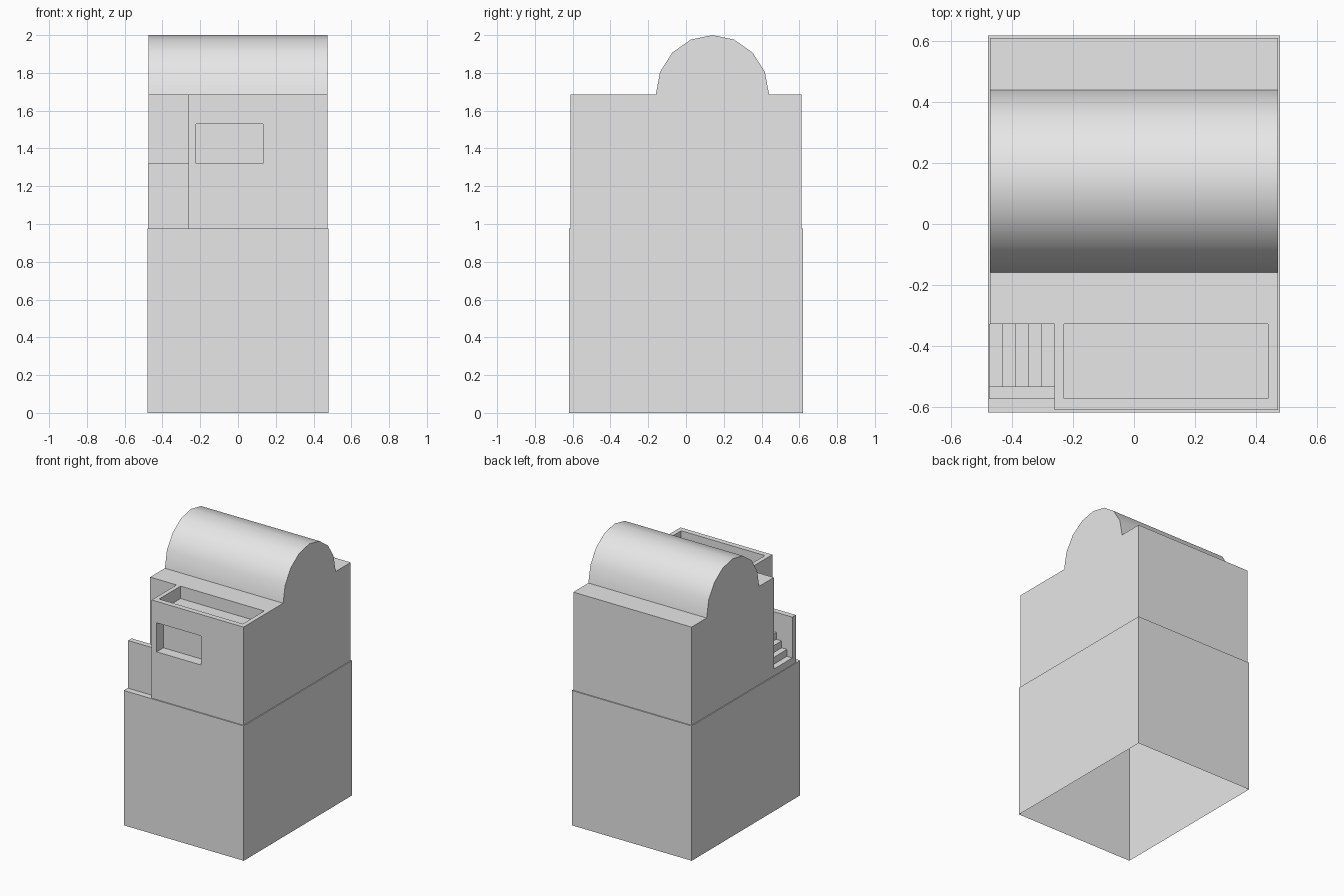
import bpy, bmesh, math
from mathutils import Vector

cube = bpy.data.objects.get("Cube")
if cube:
    bpy.data.objects.remove(cube, do_unlink=True)

stone = bpy.data.materials.new("light_grey")
stone.use_nodes = True
stone.diffuse_color = (0.8, 0.8, 0.8, 1)
stone.node_tree.nodes["Principled BSDF"].inputs["Base Color"].default_value = (0.8, 0.8, 0.8, 1)


def prism(name, outline, direction, skip_base=False):
    """Extrude a closed outline of 3D points along a direction."""
    bm = bmesh.new()
    base = bm.faces.new([bm.verts.new(p) for p in outline])
    made = bmesh.ops.extrude_face_region(bm, geom=[base], use_keep_orig=True)
    moved = [g for g in made["geom"] if isinstance(g, bmesh.types.BMVert)]
    bmesh.ops.translate(bm, verts=moved, vec=Vector(direction))
    bmesh.ops.recalc_face_normals(bm, faces=bm.faces)
    if skip_base:
        low = min(v.co.z for v in bm.verts)
        under = [f for f in bm.faces if all(abs(v.co.z - low) < 1e-5 for v in f.verts)]
        bmesh.ops.delete(bm, geom=under, context="FACES_ONLY")
    mesh = bpy.data.meshes.new(name)
    bm.to_mesh(mesh)
    bm.free()
    mesh.materials.append(stone)
    obj = bpy.data.objects.new(name, mesh)
    bpy.context.collection.objects.link(obj)
    return obj


def box(name, x, y, z, skip_base=False):
    outline = [(x[0], y[0], z[0]), (x[1], y[0], z[0]), (x[1], y[1], z[0]), (x[0], y[1], z[0])]
    return prism(name, outline, (0, 0, z[1] - z[0]), skip_base)


def carve(target, cutter):
    cutter.hide_render = True
    cutter.hide_set(True)
    mod = target.modifiers.new(cutter.name, "BOOLEAN")
    mod.operation = "DIFFERENCE"
    mod.solver = "EXACT"
    mod.object = cutter


FLOOR, ROOF = 0.975, 1.685
SIDE, FRONT = 0.473, 0.612
NOTCH_X, NOTCH_Y = -0.262, -0.328

# Hollow lower storey, open underneath
box("lower_storey", (-0.48, 0.48), (-0.62, 0.62), (0, FLOOR), skip_base=True)

# Upper storey with a corner cut out for the stair
plan = [(NOTCH_X, -FRONT), (SIDE, -FRONT), (SIDE, FRONT),
        (-SIDE, FRONT), (-SIDE, NOTCH_Y), (NOTCH_X, NOTCH_Y)]
upper = prism("upper_storey", [(x, y, FLOOR) for x, y in plan], (0, 0, ROOF - FLOOR))

# Sunken roof terrace and window recess
carve(upper, box("terrace_cutter", (-0.23, 0.44), (-0.573, -0.328), (1.595, 1.8)))
carve(upper, box("window_cutter", (-0.222, 0.132), (-0.7, -0.535), (1.32, 1.53)))

# Barrel vault across the roof
arc = [math.pi * i / 8 for i in range(9)]
profile = [(-SIDE, 0.14 - 0.3 * math.cos(a), ROOF + 0.315 * math.sin(a)) for a in arc]
vault = prism("barrel_vault", profile, (2 * SIDE, 0, 0), skip_base=True)
bpy.ops.object.select_all(action="DESELECT")
vault.select_set(True)
bpy.context.view_layer.objects.active = vault
bpy.ops.object.shade_smooth_by_angle(angle=math.radians(35))

# Stair rising towards the upper storey, as one stepped profile
STEPS, START, RISE = 5, -0.476, 0.05
run = (NOTCH_X - START) / STEPS
steps = [(START, FLOOR)]
for i in range(STEPS):
    height = FLOOR + RISE * (i + 1)
    steps += [(START + run * i, height), (START + run * (i + 1), height)]
steps.append((NOTCH_X, FLOOR))
prism("stair", [(x, -0.535, z) for x, z in steps], (0, 0.535 + NOTCH_Y, 0))

# Parapet beside the stair
box("stair_parapet", (START, NOTCH_X), (-0.575, -0.535), (FLOOR, 1.32))
